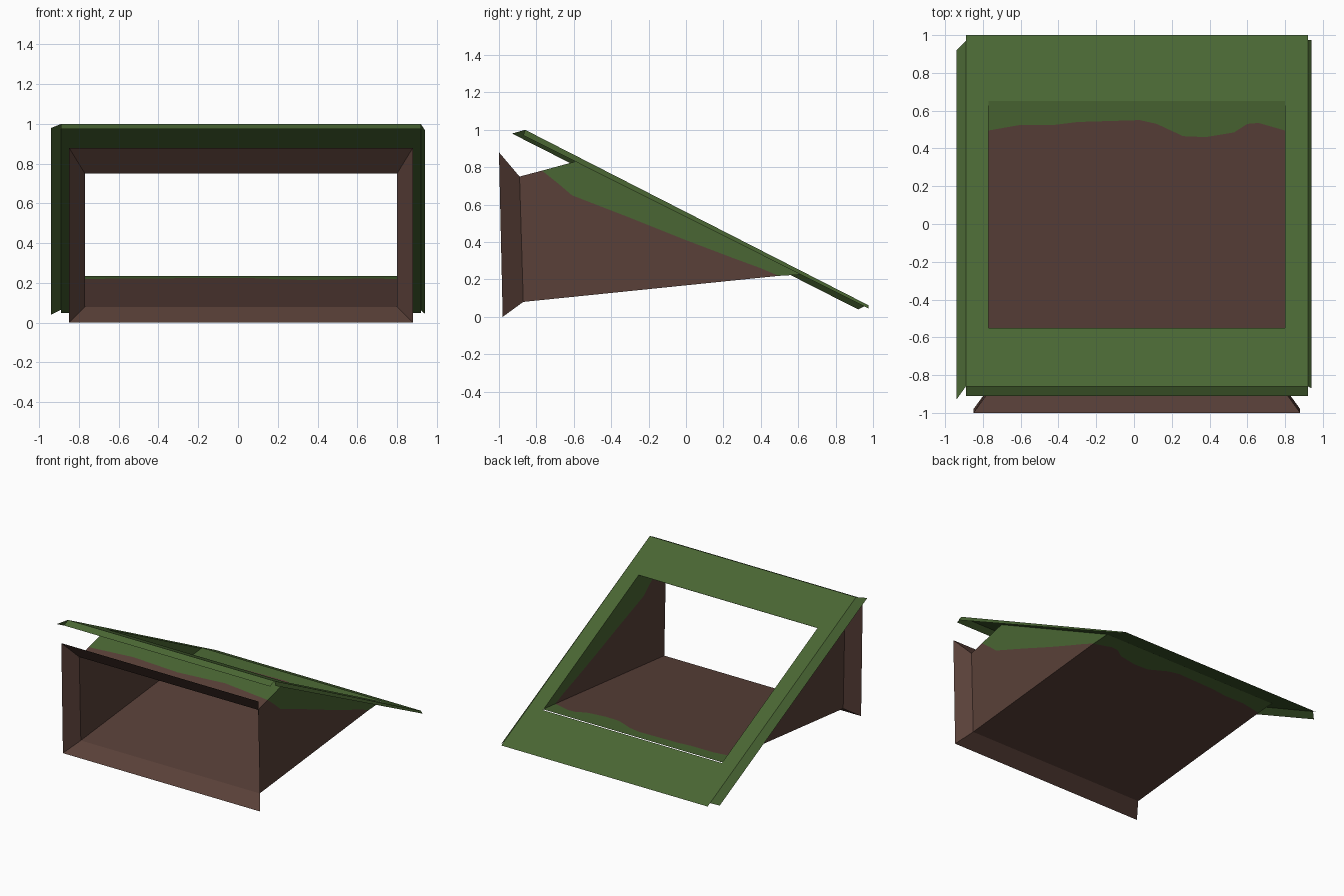
import bpy

if "Cube" in bpy.data.objects:
    bpy.data.objects.remove(bpy.data.objects["Cube"])


def material(name, rgb):
    m = bpy.data.materials.new(name)
    m.diffuse_color = (*rgb, 1)
    m.use_nodes = True
    m.node_tree.nodes["Principled BSDF"].inputs["Base Color"].default_value = m.diffuse_color
    return m


BROWN = material("earth_brown", (0.100, 0.051, 0.040))
GREEN = material("grass_green", (0.067, 0.132, 0.033))


def sheet(name, faces, mats):
    """Thin surface made of (points, material index) faces."""
    verts, polys = [], []
    for pts, _ in faces:
        polys.append(range(len(verts), len(verts) + len(pts)))
        verts += pts
    me = bpy.data.meshes.new(name)
    me.from_pydata(verts, [], [list(p) for p in polys])
    for m in mats:
        me.materials.append(m)
    for p, (_, idx) in zip(me.polygons, faces):
        p.material_index = idx
    me.update()
    ob = bpy.data.objects.new(name, me)
    bpy.context.collection.objects.link(ob)
    return ob


XL, XR = -0.77, 0.80          # tunnel sides


def roof_z(y):
    return 1.0 - 0.511 * (y + 0.86)


def floor_z(y):
    return 0.08 + 0.102 * (y + 0.87)


def ceil_z(y):
    return 0.75 + 0.265 * (y + 0.89)


def ring(x0, x1, lo, hi):
    """Rectangle loop; lo and hi are (y, z) of the two horizontal edges."""
    return [(x0, *lo), (x1, *lo), (x1, *hi), (x0, *hi)]


def frame_faces(outer, inner):
    return [([outer[i], outer[(i + 1) % 4], inner[(i + 1) % 4], inner[i]], 0)
            for i in range(4)]


# Flared border round the front opening
sheet("front_border", frame_faces(
    ring(-0.85, 0.88, (-0.98, 0.0), (-1.0, 0.88)),
    ring(XL, XR, (-0.87, 0.08), (-0.89, 0.75))), [BROWN])

# Sloping grass frame with its rectangular opening
Y0, Y1 = -0.55, 0.65
sheet("grass_frame", frame_faces(
    ring(-0.89, 0.92, (-0.86, roof_z(-0.86)), (1.0, roof_z(1.0))),
    ring(XL, XR, (Y0, roof_z(Y0)), (Y1, roof_z(Y1)))), [GREEN])

# Folded-down lips on the front and both sides of the grass frame
sheet("grass_lips", [
    ([(-0.89, -0.86, 1.0), (-0.89, -0.91, 0.975),
      (0.92, -0.91, 0.975), (0.92, -0.86, 1.0)], 0),
    ([(-0.89, -0.86, 1.0), (-0.89, 0.97, roof_z(0.97)),
      (-0.94, 0.92, 0.04), (-0.94, -0.93, 0.98)], 0),
    ([(0.92, -0.86, 1.0), (0.94, -0.87, 0.97),
      (0.94, 0.975, 0.045), (0.92, 0.975, roof_z(0.975))], 0),
], [GREEN])

# Tunnel side walls: earth below, ragged grass edge above
edge = [(-0.77, ceil_z(-0.77)), (-0.68, 0.71), (-0.61, 0.65), (-0.3, 0.53),
        (0.0, 0.41), (0.25, 0.315), (0.40, 0.26), (0.495, floor_z(0.495))]
for name, x in (("left_wall", XL), ("right_wall", XR)):
    earth = [(-0.87, 0.08), (-0.89, 0.75)] + edge
    grass = [(Y1, roof_z(Y1)), (Y0, roof_z(Y0))] + edge
    sheet(name, [([(x, y, z) for y, z in earth], 0),
                 ([(x, y, z) for y, z in grass], 1)], [BROWN, GREEN])

# Tunnel floor and ceiling, split along a wavy line across
floor_line = [(XL, 0.495), (-0.6, 0.525), (-0.42, 0.525), (-0.3, 0.54),
              (0.03, 0.55), (0.12, 0.53), (0.26, 0.465), (0.38, 0.46),
              (0.53, 0.485), (0.6, 0.53), (0.66, 0.535), (XR, 0.495)]
ceil_line = [(XL, -0.77), (-0.4, -0.74), (0.0, -0.76), (0.4, -0.73), (XR, -0.77)]
for name, line, zf, ya, yb in (("tunnel_floor", floor_line, floor_z, -0.87, Y1),
                               ("tunnel_ceiling", ceil_line, ceil_z, -0.89, Y0)):
    faces = []
    for idx, y_end in ((0, ya), (1, yb)):
        pts = [(XR, y_end), (XL, y_end)] + line
        faces.append(([(x, y, zf(y)) for x, y in pts], idx))
    sheet(name, faces, [BROWN, GREEN])
